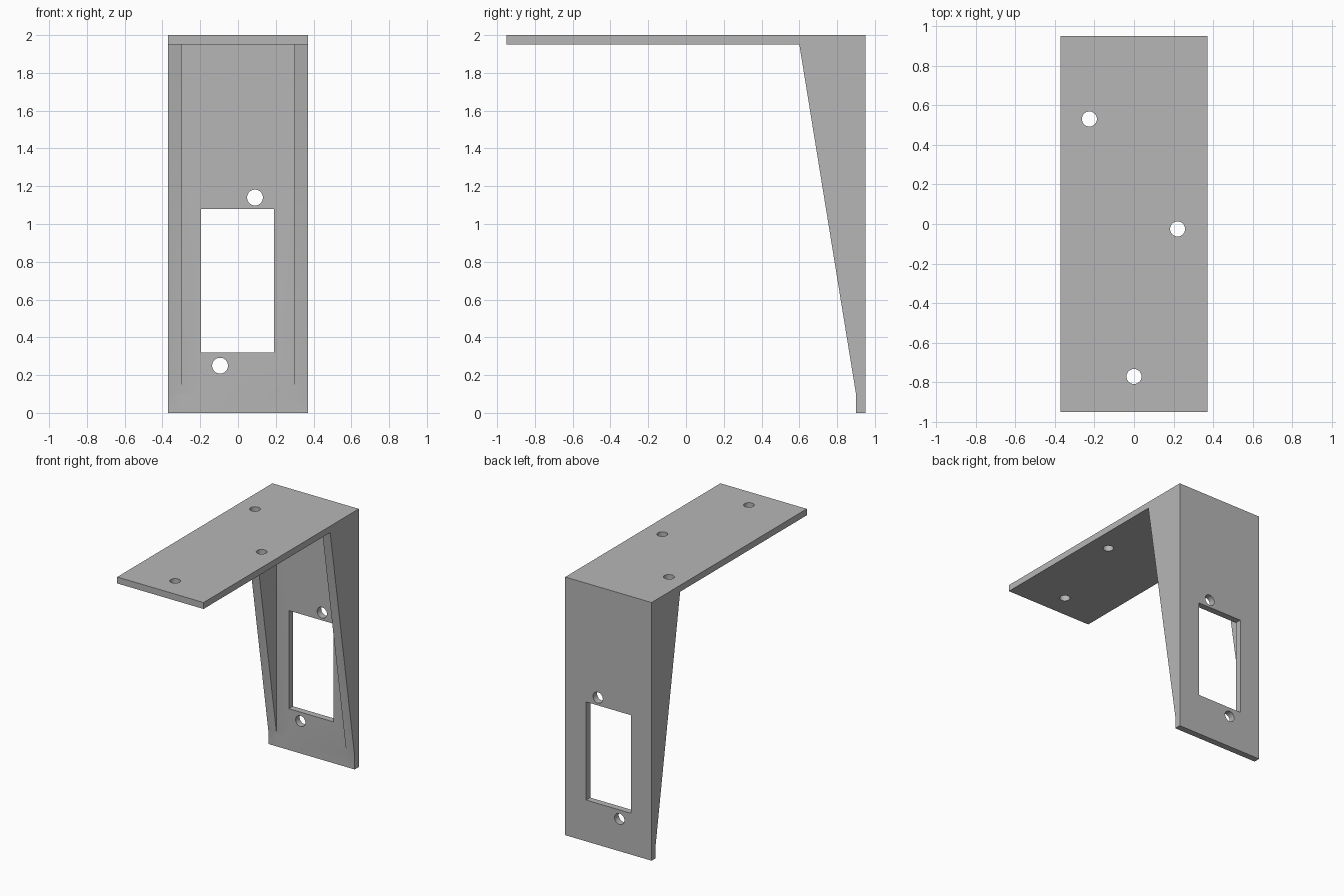
import bpy, bmesh, math
from mathutils import Matrix, Vector

cube = bpy.data.objects.get("Cube")
if cube:
    bpy.data.objects.remove(cube, do_unlink=True)

HALF_W = 0.37     # half width of the bracket
WALL_IN = 0.30    # inner face of the side gussets
BACK = 0.95       # rear face
T = 0.05          # plate thickness
TOP = 2.0

grey = bpy.data.materials.new("plain grey")
grey.use_nodes = True
colour = (0.47, 0.47, 0.47, 1)
grey.diffuse_color = colour
grey.node_tree.nodes["Principled BSDF"].inputs["Base Color"].default_value = colour


def add_object(name, bm):
    bmesh.ops.recalc_face_normals(bm, faces=bm.faces)
    mesh = bpy.data.meshes.new(name)
    bm.to_mesh(mesh)
    bm.free()
    mesh.materials.append(grey)
    obj = bpy.data.objects.new(name, mesh)
    bpy.context.collection.objects.link(obj)
    return obj


def box(name, low, high):
    low, high = Vector(low), Vector(high)
    bm = bmesh.new()
    bmesh.ops.create_cube(bm, size=1, matrix=Matrix.Translation((low + high) / 2)
                          @ Matrix.Diagonal((*(high - low), 1)))
    return add_object(name, bm)


def drill(name, centre, radius, rotation=Matrix()):
    bm = bmesh.new()
    bmesh.ops.create_cone(bm, cap_ends=True, segments=32, radius1=radius,
                          radius2=radius, depth=0.2,
                          matrix=Matrix.Translation(centre) @ rotation)
    return add_object(name, bm)


# Side outline of shelf, gussets and back plate, extruded across the width
outline = [(-BACK, TOP), (-BACK, TOP - T), (0.6, TOP - T),
           (BACK - T, 0.1), (BACK - T, 0), (BACK, 0), (BACK, TOP)]
bm = bmesh.new()
side = bm.faces.new([bm.verts.new((-HALF_W, y, z)) for y, z in outline])
walls = bmesh.ops.extrude_face_region(bm, geom=[side])
bmesh.ops.translate(bm, vec=(2 * HALF_W, 0, 0),
                    verts=[v for v in walls["geom"] if isinstance(v, bmesh.types.BMVert)])
bracket = add_object("bracket", bm)

# Space between the gussets, and the window in the back plate
cutters = [box("gusset_gap", (-WALL_IN, 0.2, -0.2), (WALL_IN, BACK - T, TOP - T)),
           box("window_cut", (-0.195, 0.7, 0.32), (0.19, 1.1, 1.08))]

# Screw holes in the shelf and the back plate
for x, y in [(-0.225, 0.53), (0.22, -0.025), (0, -0.77)]:
    cutters.append(drill("shelf_hole", (x, y, TOP - T / 2), 0.038))
for x, z in [(0.09, 1.14), (-0.095, 0.25)]:
    cutters.append(drill("back_hole", (x, BACK - T / 2, z), 0.042,
                         Matrix.Rotation(math.pi / 2, 4, "X")))

bpy.ops.object.select_all(action="DESELECT")
bracket.select_set(True)
bpy.context.view_layer.objects.active = bracket
for cutter in cutters:
    cut = bracket.modifiers.new("cut", "BOOLEAN")
    cut.operation = "DIFFERENCE"
    cut.solver = "EXACT"
    cut.object = cutter
    bpy.ops.object.modifier_apply(modifier=cut.name)
    bpy.data.objects.remove(cutter, do_unlink=True)

bpy.ops.object.shade_smooth_by_angle(angle=math.radians(30))
